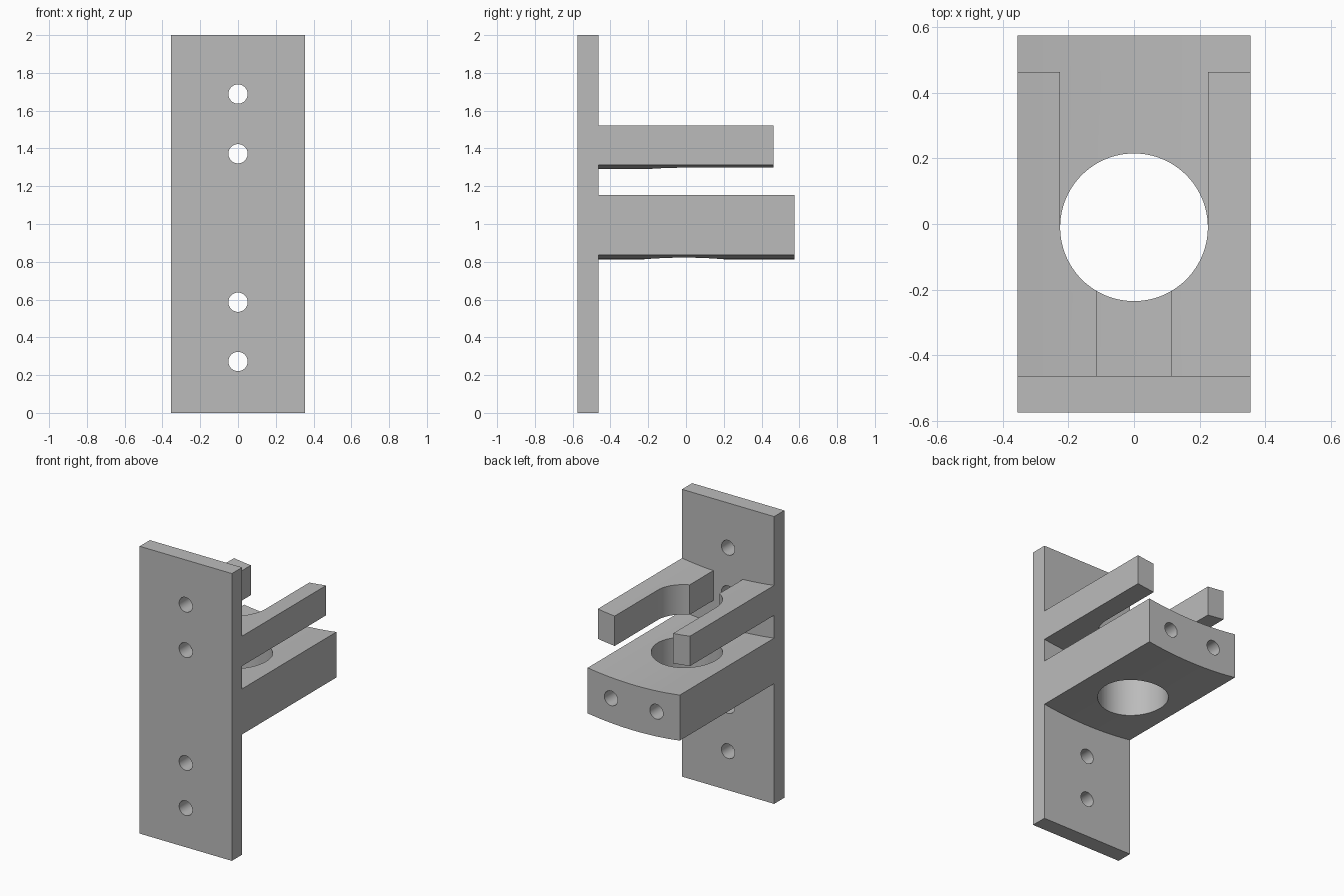
import bpy
import bmesh
import math
from mathutils import Matrix, Vector

if "Cube" in bpy.data.objects:
    bpy.data.objects.remove(bpy.data.objects["Cube"], do_unlink=True)

HALF_W = 0.355
FRONT, PLATE_BACK = -0.575, -0.463
BORE_Y, BORE_R = -0.01, 0.225
BOLT_R = 0.051
SAG = 0.025

grey = bpy.data.materials.new("plain grey")
grey.use_nodes = True
grey.diffuse_color = (0.5, 0.5, 0.5, 1)
grey.node_tree.nodes["Principled BSDF"].inputs["Base Color"].default_value = (0.5, 0.5, 0.5, 1)


def finish(name, bm):
    bmesh.ops.recalc_face_normals(bm, faces=bm.faces)
    mesh = bpy.data.meshes.new(name)
    bm.to_mesh(mesh)
    bm.free()
    mesh.materials.append(grey)
    obj = bpy.data.objects.new(name, mesh)
    bpy.context.collection.objects.link(obj)
    return obj


def box(name, low, high):
    low, high = Vector(low), Vector(high)
    bm = bmesh.new()
    bmesh.ops.create_cube(bm, size=1, matrix=Matrix.Translation((low + high) / 2)
                          @ Matrix.Diagonal((*(high - low), 1)))
    return finish(name, bm)


def rod(name, centre, radius, length, along_y=False, sides=48):
    turn = Matrix.Rotation(math.pi / 2, 4, "X") if along_y else Matrix()
    bm = bmesh.new()
    bmesh.ops.create_cone(bm, cap_ends=True, segments=sides, radius1=radius, radius2=radius,
                          depth=length, matrix=Matrix.Translation(centre) @ turn)
    return finish(name, bm)


def sagging_slab(name, edge_bottom, edge_top, back, steps=24):
    """Slab whose top and bottom dip along the middle, extruded backwards."""
    xs = [HALF_W * (2 * i / steps - 1) for i in range(steps + 1)]
    dip = [SAG * ((x / HALF_W) ** 2 - 1) for x in xs]
    outline = [(x, edge_bottom + d) for x, d in zip(xs, dip)]
    outline += [(x, edge_top + d) for x, d in reversed(list(zip(xs, dip)))]
    bm = bmesh.new()
    face = bm.faces.new([bm.verts.new((x, PLATE_BACK, z)) for x, z in outline])
    grown = bmesh.ops.extrude_face_region(bm, geom=[face], use_keep_orig=True)
    moved = [v for v in grown["geom"] if isinstance(v, bmesh.types.BMVert)]
    bmesh.ops.translate(bm, verts=moved, vec=(0, back - PLATE_BACK, 0))
    return finish(name, bm)


def cut(obj, cutters):
    bpy.ops.object.select_all(action="DESELECT")
    bpy.context.view_layer.objects.active = obj
    obj.select_set(True)
    for cutter in cutters:
        mod = obj.modifiers.new("cut", "BOOLEAN")
        mod.operation = "DIFFERENCE"
        mod.solver = "EXACT"
        mod.object = cutter
        bpy.ops.object.modifier_apply(modifier=mod.name)
        bpy.data.objects.remove(cutter, do_unlink=True)
    bpy.ops.object.shade_smooth_by_angle(angle=math.radians(30))


# Upright mounting plate with four bolt holes
plate = box("mounting_plate", (-HALF_W, FRONT, 0), (HALF_W, PLATE_BACK, 2))
cut(plate, [rod("bolt_cutter", (0, -0.52, z), BOLT_R, 0.4, True)
            for z in (0.272, 0.586, 1.372, 1.688)])

# Lower shelf: round bore through it and two blind holes in the back end
lower = sagging_slab("lower_shelf", 0.837, 1.154, 0.575)
cut(lower, [rod("bore_cutter", (0, BORE_Y, 1), BORE_R, 1, sides=96)]
    + [rod("end_hole_cutter", (x, 0.575, 0.99), BOLT_R, 0.5, True) for x in (-0.175, 0.175)])

# Upper fork: round seat, wide slot open at the back, narrow slot at the plate
fork = sagging_slab("upper_fork", 1.313, 1.521, 0.463)
cut(fork, [rod("seat_cutter", (0, BORE_Y, 1.4), BORE_R, 1, sides=96),
           box("wide_slot_cutter", (-BORE_R, BORE_Y, 1), (BORE_R, 0.8, 1.8)),
           box("narrow_slot_cutter", (-0.114, -0.6, 1), (0.114, BORE_Y, 1.8))])
